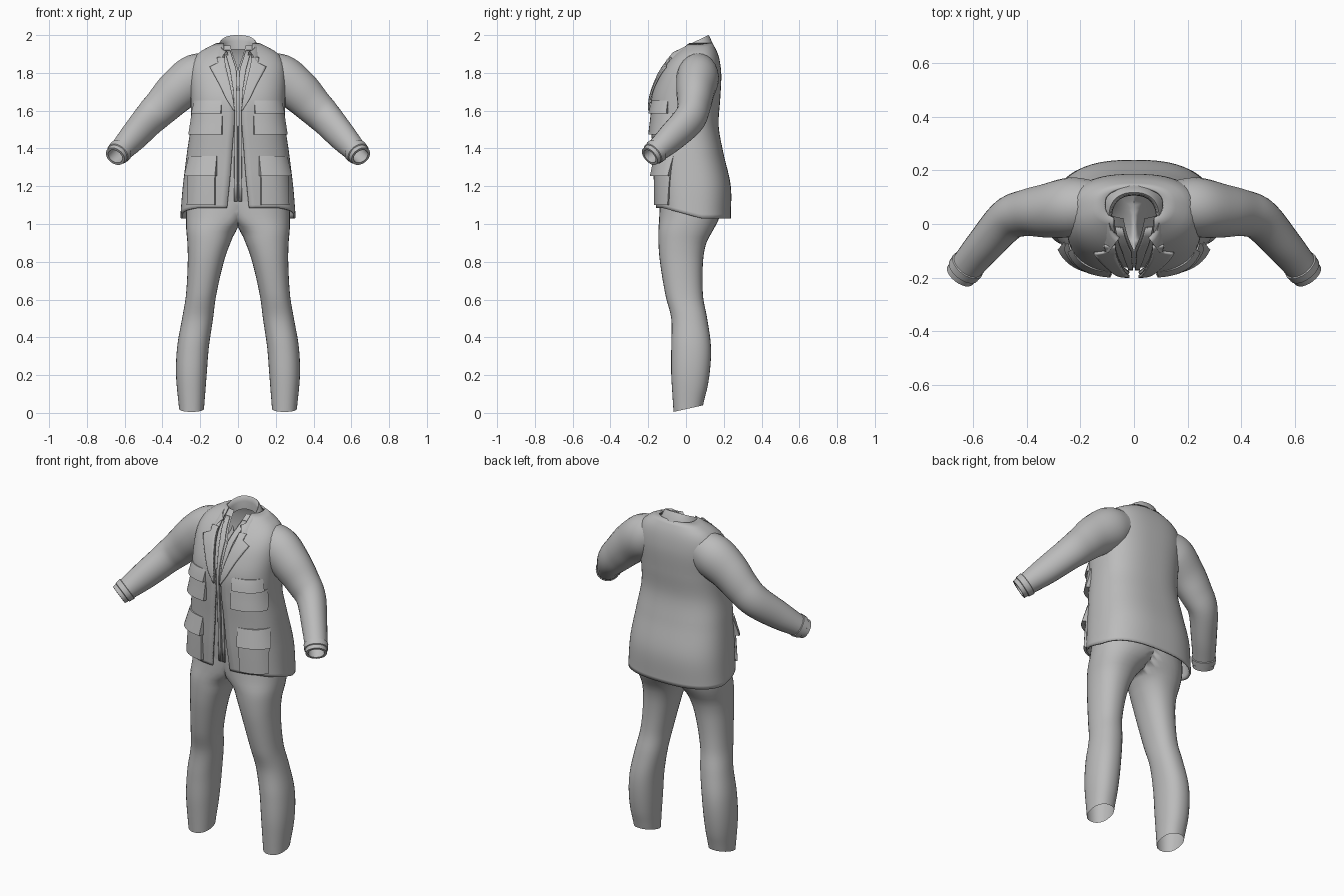
import bpy, bmesh, math
from mathutils import Vector

if "Cube" in bpy.data.objects:
    bpy.data.objects.remove(bpy.data.objects["Cube"])

cloth = bpy.data.materials.new("grey_cloth")
cloth.diffuse_color = (0.5, 0.5, 0.5, 1)
cloth.use_nodes = True
cloth.node_tree.nodes["Principled BSDF"].inputs["Base Color"].default_value = cloth.diffuse_color


def curve(keys, t):
    """Smooth interpolation through rows of (t, value, value...)."""
    t = min(max(t, keys[0][0]), keys[-1][0])
    i = max(j for j in range(len(keys) - 1) if keys[j][0] <= t)
    a, b = keys[i], keys[i + 1]
    p, n = keys[max(i - 1, 0)], keys[min(i + 2, len(keys) - 1)]
    h = b[0] - a[0]
    u = (t - a[0]) / h
    out = []
    for k in range(1, len(a)):
        ma = (b[k] - p[k]) / (b[0] - p[0]) * h
        mb = (n[k] - a[k]) / (n[0] - a[0]) * h
        out.append((2*u**3 - 3*u*u + 1) * a[k] + (u**3 - 2*u*u + u) * ma
                   + (3*u*u - 2*u**3) * b[k] + (u**3 - u*u) * mb)
    return out


def sheet(name, rows, closed=False, thick=0, angle=50, weld=False):
    """Skin a grid of points, mirror it across x, smooth it."""
    bm = bmesh.new()
    grid = [[bm.verts.new(p) for p in r] for r in rows]
    n = len(rows[0])
    for r, s in zip(grid, grid[1:]):
        for j in range(n if closed else n - 1):
            k = (j + 1) % n
            f = [r[j], r[k], s[k], s[j]]
            if not (weld and all(v.co.x < 1e-5 for v in f)):
                bm.faces.new(f)
    bmesh.ops.remove_doubles(bm, verts=bm.verts, dist=1e-5)
    bmesh.ops.recalc_face_normals(bm, faces=bm.faces)
    me = bpy.data.meshes.new(name)
    bm.to_mesh(me)
    bm.free()
    me.materials.append(cloth)
    ob = bpy.data.objects.new(name, me)
    bpy.context.collection.objects.link(ob)
    m = ob.modifiers.new("mirror", 'MIRROR')
    m.use_clip = True
    if thick:
        s = ob.modifiers.new("thickness", 'SOLIDIFY')
        s.thickness, s.offset = thick, 0
    bpy.context.view_layer.objects.active = ob
    ob.select_set(True)
    bpy.ops.object.shade_smooth_by_angle(angle=math.radians(angle))
    ob.select_set(False)
    return ob


# torso sections: z, half width, front y, back y
TORSO = [(1.03, .300, -.155, .232), (1.2, .287, -.165, .232), (1.38, .265, -.172, .192),
         (1.52, .246, -.180, .168), (1.66, .246, -.180, .176), (1.78, .250, -.140, .182),
         (1.85, .240, -.098, .176), (1.90, .208, -.052, .164), (1.93, .160, -.015, .15),
         (1.955, .108, .01, .135)]
E = .78


def body(z, a, off=0):
    rx, yf, yb = curve(TORSO, z)
    yc, ry = (yf + yb) / 2, (yb - yf) / 2
    s, c = max(math.sin(a), 0), math.cos(a)
    return Vector(((rx + off) * s**E, yc - (ry + off) * math.copysign(abs(c)**E, c), z))


def ang(z, x):
    return math.asin(min(1, max(0, x) / curve(TORSO, z)[0]) ** (1 / E))


def lerp(a, b, t):
    return a + (b - a) * t


# jacket shell with open front and a hem that dips at the back
GAP = [(1.03, .058), (1.2, .045), (1.4, .03), (1.6, .018), (1.72, .04),
       (1.85, .068), (1.955, .075)]
rows = []
for i in range(45):
    z = lerp(1.03, 1.955, i / 44)
    a0 = ang(z, curve(GAP, z)[0])
    row = []
    for j in range(33):
        p = body(z, lerp(a0, math.pi, j / 32))
        p.z += max(0, 1.25 - z) / .22 * .055 * min(1, max(0, (.08 - p.y) / .2))
        row.append(p)
    row[-1].x = 0
    rows.append(row)
sheet("jacket_body", rows, thick=.01)

# shirt front under the jacket, open in a V at the neck
rows = []
for i in range(36):
    z = lerp(1.12, 1.945, i / 35)
    a0 = ang(z, max(0, z - 1.82) * .38)
    rows.append([body(z, lerp(a0, 1.0, j / 12), -.02) for j in range(13)])
sheet("shirt_front", rows)


def strip(name, keys, off, thick=.01):
    """Flat piece on the chest: keys are z, inner x, outer x."""
    rows = []
    for a, b in zip(keys, keys[1:]):
        for i in range(5):
            z, x0, x1 = (lerp(a[k], b[k], i / 4) for k in range(3))
            rows.append([body(z, ang(z, lerp(x0, x1, j / 6)), off) for j in range(7)])
    sheet(name, rows, thick=thick, angle=40)


# lapel with pointed tip, and shirt edging beside it
strip("lapel", [(1.60, .016, .022), (1.66, .024, .058), (1.74, .04, .095),
                (1.83, .06, .142), (1.852, .064, .10), (1.88, .066, .105)], .013)
strip("shirt_placket", [(1.12, .004, .022), (1.5, .004, .02), (1.7, .006, .025),
                        (1.82, .01, .045), (1.92, .045, .075)], -.012, .006)


def panel(name, x0, x1, z0, z1, top, bottom):
    """Raised pocket piece hugging the jacket, closed around its rim."""
    n, rows = 10, []
    vs = [0, 0] + [i / 6 for i in range(1, 6)] + [1, 1]
    for i, v in enumerate(vs):
        z, row = lerp(z0, z1, v), []
        a0, a1 = ang(z, x0), ang(z, x1)
        us = [0] + [j / n for j in range(n + 1)] + [1]
        for j, u in enumerate(us):
            rim = i in (0, len(vs) - 1) or j in (0, len(us) - 1)
            d = -.006 if rim else lerp(bottom, top, v) + .006 * math.sin(math.pi * u)
            row.append(body(z, lerp(a0, a1, u), d))
        rows.append(row)
    sheet(name, rows, angle=40)


# chest and hip cargo pockets
panel("chest_pocket", .085, .228, 1.585, 1.655, .004, .022)
panel("chest_pocket_flap", .08, .238, 1.475, 1.585, .008, .026)
panel("hip_pocket", .118, .256, 1.10, 1.30, .010, .018)
panel("hip_pocket_flap", .11, .256, 1.255, 1.36, .006, .032)

# folded collar: stand inside, roll at the top, fall outside
rows = []
PROFILE = [(-.006, -.075), (-.004, -.03), (.0, -.006), (.006, .0), (.014, -.006),
           (.030, -.036), (.048, -.068)]
for i in range(29):
    a = lerp(.62, math.pi, i / 28)
    f = min(1, max(0, (a - .62) / 1.2))
    row = []
    for o, dz in PROFILE:
        w = lerp(1.35, .85, f) if o > .01 else 1
        x = (.088 + o * w) * math.sin(a) ** .85
        c = math.cos(a)
        y = .022 - (.09 + o * w) * math.copysign(abs(c) ** .85, c)
        ytop = .022 - .09 * math.copysign(abs(c) ** .85, c)
        row.append((0 if i == 28 else x, y, 2.0 - (.112 - ytop) * .52 + dz * lerp(.75, 1, f)))
    rows.append(row)
sheet("collar", rows, angle=60)

# sleeves: step, centre xyz, side radius, upright radius
SLEEVE = [(0, .15, .065, 1.805, .098, .108), (1, .23, .062, 1.772, .112, .124),
          (2, .32, .050, 1.705, .102, .114), (3, .40, .042, 1.625, .088, .100),
          (4, .470, .018, 1.555, .080, .090), (5, .555, -.075, 1.460, .070, .078),
          (6, .618, -.150, 1.392, .062, .062), (6.5, .650, -.192, 1.358, .058, .054)]


def ring(t, shrink=0, n=24):
    x, y, z, rh, rv = curve(SLEEVE, t)
    p = Vector(curve(SLEEVE, max(t - .3, 0))[:3])
    q = Vector(curve(SLEEVE, min(t + .3, 6.5))[:3])
    d = (q - p).normalized()
    h = d.cross(Vector((0, 0, 1))).normalized()
    v = h.cross(d)
    return [Vector((x, y, z)) + h * (rh - shrink) * math.cos(k * math.tau / n)
            + v * (rv - shrink) * math.sin(k * math.tau / n) for k in range(n)]


rows = [ring(6.5 * i / 32) for i in range(33)]
rows += [ring(6.5, .014), ring(6.2, .016), ring(5.8, .018)]
sheet("sleeve", rows, closed=True)
sheet("cuff_band", [ring(6.02, .004), ring(6.06, -.005), ring(6.3, -.005),
                    ring(6.34, .004)], closed=True, angle=40)

# trousers: z, inner x, outer x, front y, back y (inner side clamped at the centre)
LEG = [(.02, .180, .312, -.066, .09), (.2, .166, .328, -.078, .124), (.35, .154, .322, -.078, .132),
       (.5, .132, .296, -.078, .112), (.62, .116, .276, -.108, .09), (.8, .075, .266, -.138, .09),
       (.9, .040, .268, -.146, .108), (.97, .002, .274, -.146, .145), (1.03, -.09, .276, -.142, .175),
       (1.12, -.20, .272, -.140, .185), (1.2, -.25, .262, -.140, .175)]
rows = []
for i in range(45):
    z = lerp(.02, 1.2, i / 44)
    xi, xo, yf, yb = curve(LEG, z)
    row = []
    for k in range(32):
        a = k * math.tau / 32
        c, s = math.cos(a), math.sin(a)
        y = (yf + yb) / 2 + (yb - yf) / 2 * math.copysign(abs(s) ** .9, s)
        x = (xi + xo) / 2 + (xo - xi) / 2 * math.copysign(abs(c) ** .9, c)
        dz = max(0, 1 - i / 4) * (.02 * (y / .09) if y < 0 else .02 * y / .09)
        row.append((max(0, x), y, max(0, z + dz)))
    rows.append(row)
sheet("trouser_leg", rows, closed=True, weld=True)
